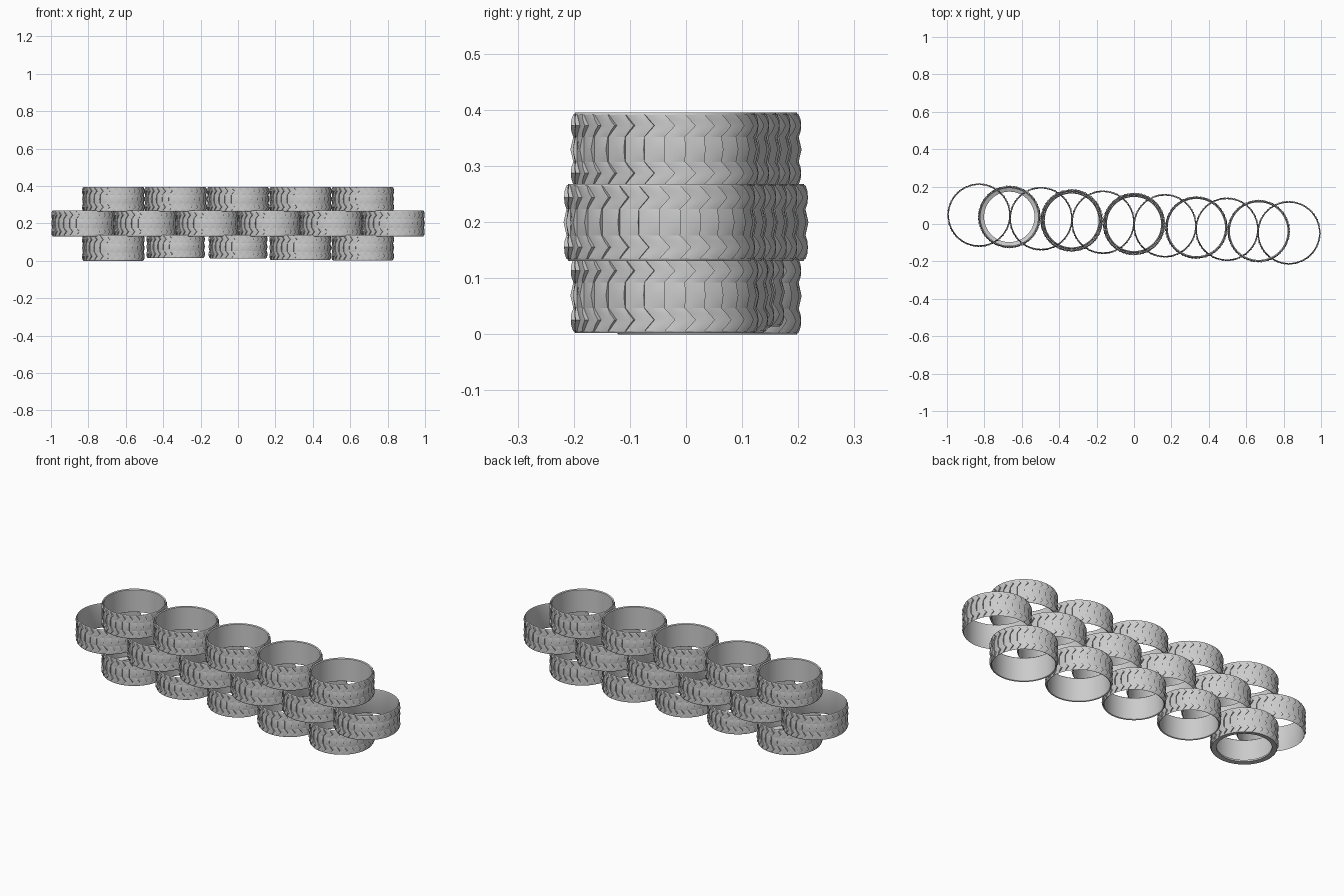
import bpy, bmesh, math

if "Cube" in bpy.data.objects:
    bpy.data.objects.remove(bpy.data.objects["Cube"])

SEG = 28           # tread blocks round each tyre
SUB = 4            # columns per block
N = SEG * SUB
SLOPE = -0.057     # the wall runs slightly askew across y


def saw(u):
    return u - math.floor(u)


def tread_band(bm, z0, z1, r, rows, shift, depth):
    # one strip of overlapping blocks; shift(t) bends them into chevrons
    grid = []
    for j in range(rows + 1):
        t = j / rows
        ring = []
        for i in range(N + SEG):
            b, k = divmod(i, SUB + 1)
            u = k / SUB
            a = 2 * math.pi * (b + u + shift(t)) / SEG
            bulge = 1 - abs(2 * t - 1) ** 2
            rr = r - depth * (1 - u * (0.35 + 0.65 * bulge))
            ring.append(bm.verts.new((rr * math.cos(a), rr * math.sin(a), z0 + (z1 - z0) * t)))
        grid.append(ring)
    m = len(grid[0])
    for j in range(rows):
        for i in range(m):
            k = (i + 1) % m
            bm.faces.new((grid[j][i], grid[j][k], grid[j + 1][k], grid[j + 1][i]))


def lathe(bm, profile):
    # smooth inner wall and rims
    rings = [[bm.verts.new((r * math.cos(2 * math.pi * i / 56), r * math.sin(2 * math.pi * i / 56), z))
              for i in range(56)] for r, z in profile]
    for a, b in zip(rings, rings[1:]):
        for i in range(56):
            k = (i + 1) % 56
            bm.faces.new((a[i], b[i], b[k], a[k]))


def tyre(name, x, z0, z1, r, inner, lip=None):
    bm = bmesh.new()
    h = z1 - z0
    d = 0.008
    chevron = lambda t: 0.5 * (1 - abs(2 * t - 1))
    tread_band(bm, z0 + 0.003, z0 + h * 0.33, r, 4, chevron, d)
    tread_band(bm, z0 + h * 0.33, z0 + h * 0.67, r, 2, lambda t: 0.0, d)
    tread_band(bm, z0 + h * 0.67, z1 - 0.003, r, 4, chevron, d)
    # outer edge, rim, inner wall, rim
    e = r - d * 0.8
    prof = [(e, z0 + 0.004), (e - 0.002, z0)]
    if lip:
        prof += [(lip, z0 + 0.003), (lip, z0 + 0.012), (inner, z0 + 0.02),
                 (inner, z1 - 0.02)]
    else:
        prof += [(inner, z0 + 0.003), (inner, z1 - 0.005)]
    prof += [(inner, z1 - 0.004), (e - 0.002, z1), (e, z1 - 0.004)]
    lathe(bm, prof)
    me = bpy.data.meshes.new(name)
    bm.to_mesh(me)
    bm.free()
    ob = bpy.data.objects.new(name, me)
    bpy.context.collection.objects.link(ob)
    ob.location = (x, SLOPE * x, 0)
    bpy.context.view_layer.objects.active = ob
    ob.select_set(True)
    bpy.ops.object.shade_smooth_by_angle(angle=math.radians(35))
    ob.select_set(False)


# bottom row, with slightly varied sizes
for i, (r, z) in enumerate([(0.168, 0.0), (0.157, 0.014), (0.158, 0.012), (0.166, 0.003), (0.168, 0.002)]):
    tyre(f"bottom_tyre_{i + 1}", (i - 2) / 3, z, 0.137, r, r - 0.013, 0.135 if i == 0 else None)

# middle row, offset by half a tyre
for i in range(6):
    tyre(f"middle_tyre_{i + 1}", (i - 2.5) / 3 * 0.994, 0.131, 0.268, 0.171, 0.161)

# top row
for i in range(5):
    tyre(f"top_tyre_{i + 1}", (i - 2) / 3, 0.264, 0.395, 0.168, 0.154)
